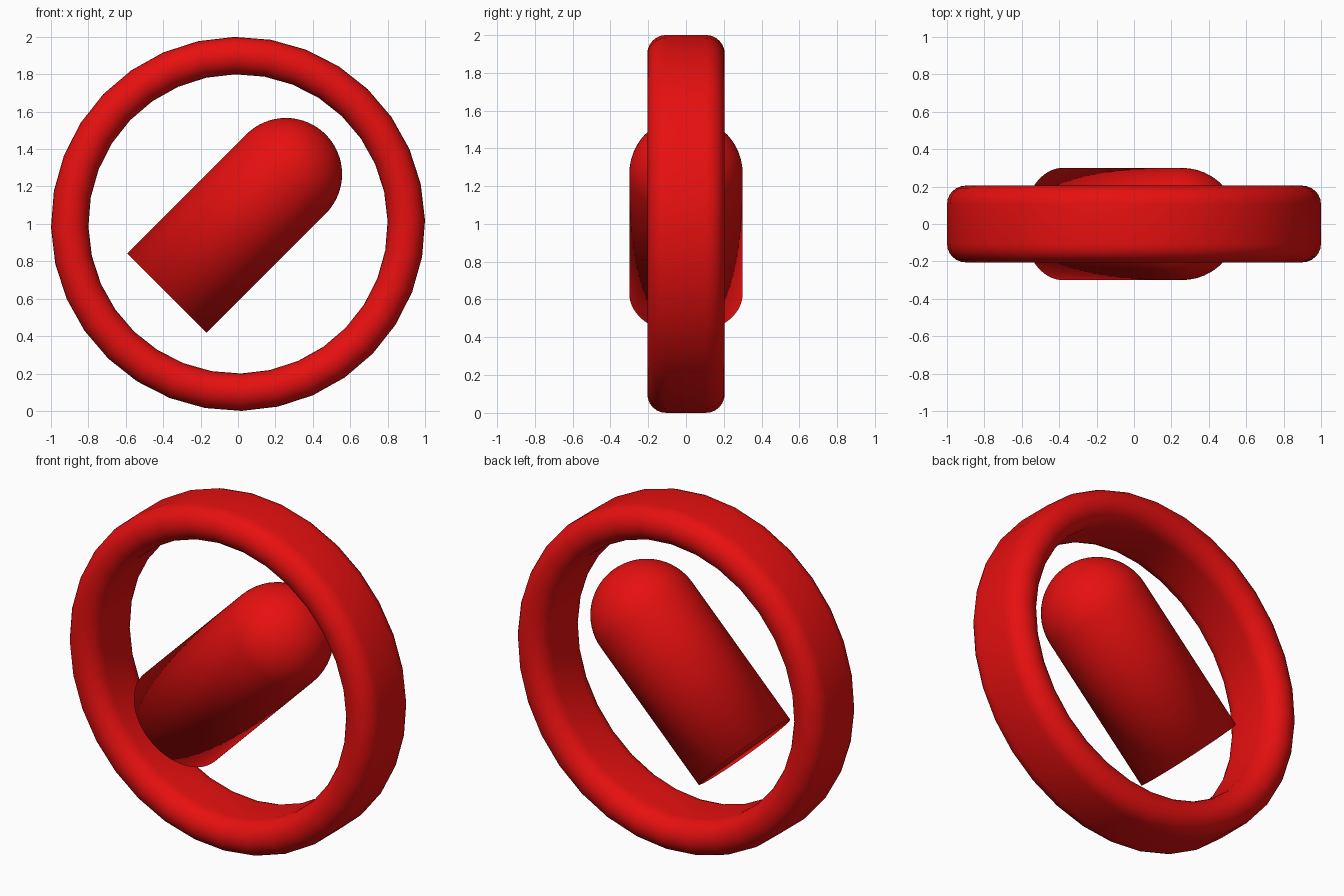
import bpy, bmesh
from math import sin, cos, pi, radians
from mathutils import Matrix, Vector

cube = bpy.data.objects.get("Cube")
if cube:
    bpy.data.objects.remove(cube, do_unlink=True)

red = bpy.data.materials.new("bright_red")
red.use_nodes = True
colour = (0.8, 0.005, 0.005, 1)
red.diffuse_color = colour
red.node_tree.nodes["Principled BSDF"].inputs["Base Color"].default_value = colour


def arc(cx, cz, radius, start, end, steps):
    """Points (distance from axis, height) along a circular arc, in degrees."""
    angles = [radians(start + (end - start) * i / steps) for i in range(steps + 1)]
    return [(cx + radius * cos(a), cz + radius * sin(a)) for a in angles]


def lathe(name, profile, sides, matrix, closed):
    """Turn a profile around z, then place it with the matrix."""
    bm = bmesh.new()
    verts = [bm.verts.new((r, 0, z)) for r, z in profile]
    edges = [bm.edges.new(pair) for pair in zip(verts, verts[1:])]
    if closed:
        edges.append(bm.edges.new((verts[-1], verts[0])))
    bmesh.ops.spin(bm, geom=verts + edges, cent=(0, 0, 0), axis=(0, 0, 1),
                   angle=2 * pi, steps=sides, use_duplicate=False)
    bmesh.ops.remove_doubles(bm, verts=bm.verts, dist=0.0005)
    bmesh.ops.recalc_face_normals(bm, faces=bm.faces)
    bm.transform(matrix)
    for face in bm.faces:
        face.smooth = True
    mesh = bpy.data.meshes.new(name)
    bm.to_mesh(mesh)
    bm.free()
    mesh.materials.append(red)
    obj = bpy.data.objects.new(name, mesh)
    bpy.context.collection.objects.link(obj)
    return obj


# Outer ring: a band with fully rounded rims
band = arc(0.9, 0.105, 0.1, 0, 180, 12) + arc(0.9, -0.105, 0.1, 180, 360, 12)
stand_up = Matrix.Rotation(pi / 2, 4, "X") @ Matrix.Rotation(radians(1.1), 4, "Z")
lathe("outer_ring", band, 32, Matrix.Translation((0, 0, 1)) @ stand_up, True)

# Floating bullet: flat base, straight body, round tip, leaning towards +x
radius, body = 0.3, 0.9
bullet = [(0, 0)] + arc(0, body, radius, 0, 90, 16)
bullet.insert(1, (radius, 0))
lean = Matrix.Rotation(radians(45), 4, "Y")
lathe("bullet", bullet, 64, Matrix.Translation(Vector((-0.38, 0, 0.63))) @ lean, False)
